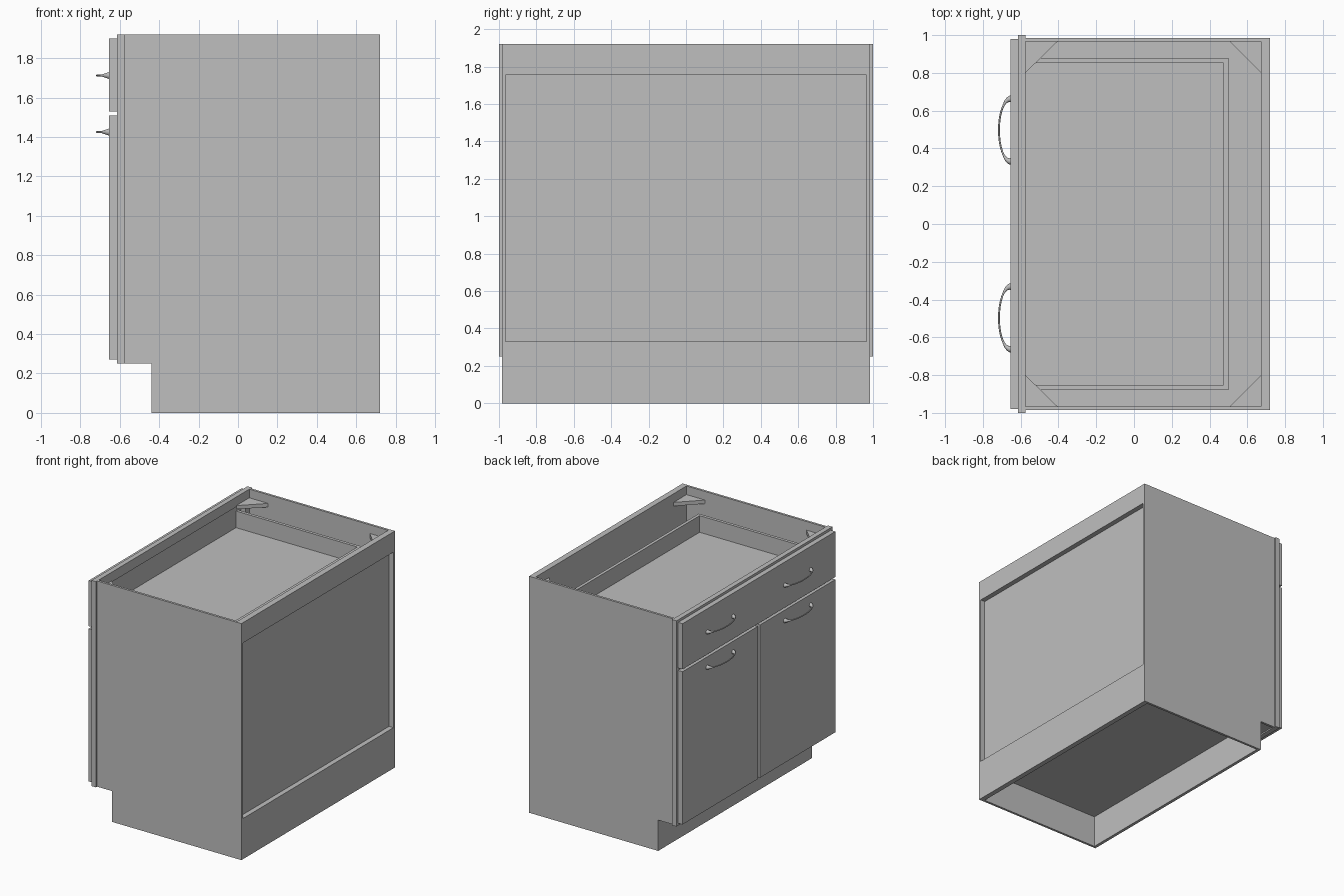
import bpy, bmesh, math
from mathutils import Vector

old = bpy.data.objects.get("Cube")
if old:
    bpy.data.objects.remove(old, do_unlink=True)

# One flat grey for the whole cabinet
grey = bpy.data.materials.new("plain_grey")
grey.use_nodes = True
grey.diffuse_color = (0.52, 0.52, 0.52, 1)
grey.node_tree.nodes["Principled BSDF"].inputs["Base Color"].default_value = (0.52, 0.52, 0.52, 1)


def finish(name, bm):
    bmesh.ops.recalc_face_normals(bm, faces=bm.faces)
    mesh = bpy.data.meshes.new(name)
    bm.to_mesh(mesh)
    bm.free()
    mesh.materials.append(grey)
    ob = bpy.data.objects.new(name, mesh)
    bpy.context.collection.objects.link(ob)
    return ob


def add_box(bm, x, y, z):
    verts = bmesh.ops.create_cube(bm, size=1)["verts"]
    for v in verts:
        v.co = Vector(((a + b) / 2 + c * (b - a) for c, (a, b) in zip(v.co, (x, y, z))))


def boxes(name, *parts):
    bm = bmesh.new()
    for part in parts:
        add_box(bm, *part)
    return finish(name, bm)


def prism(name, points, offset):
    """Extrude a closed outline along an offset."""
    bm = bmesh.new()
    face = bm.faces.new([bm.verts.new(p) for p in points])
    top = bmesh.ops.extrude_face_region(bm, geom=[face])["geom"]
    bmesh.ops.translate(bm, vec=offset, verts=[g for g in top if isinstance(g, bmesh.types.BMVert)])
    return finish(name, bm)


FRONT, BACK, TOP, KICK = -0.575, 0.72, 1.92, 0.25
OUT, INN = 0.985, 0.966
RAIL = 0.68          # inner side of the back rails

# End panels with the toe notch
outline = [(FRONT, KICK), (-0.44, KICK), (-0.44, 0), (BACK, 0), (BACK, TOP), (FRONT, TOP)]
for s, side in ((-1, "front"), (1, "back")):
    prism("end_panel_" + side, [(x, s * INN, z) for x, z in outline], (0, s * (OUT - INN), 0))

# Carcass boards between the end panels
span = (-INN, INN)
boxes("toe_kick", ((-0.44, -0.415), span, (0, KICK + 0.01)))
boxes("cabinet_floor", ((FRONT, RAIL), span, (0.26, 0.285)))
boxes("lower_rail", ((RAIL, BACK), span, (0, 0.33)))
boxes("upper_rail", ((RAIL, BACK), span, (1.755, TOP)))
boxes("rear_panel", ((0.672, RAIL), span, (0.26, TOP)))

# Face frame: stiles, rails and centre stile
fx = (-0.615, FRONT)
boxes("face_frame",
      (fx, (-1, -0.92), (KICK, TOP)),
      (fx, (0.92, 1), (KICK, TOP)),
      (fx, (-0.92, 0.92), (1.84, TOP)),
      (fx, (-0.92, 0.92), (1.48, 1.56)),
      (fx, (-0.92, 0.92), (KICK, 0.33)),
      (fx, (-0.04, 0.04), (0.33, 1.48)))

# Doors and drawer face
dx = (-0.655, -0.615)
boxes("drawer_face", (dx, (-0.98, 0.98), (1.53, 1.90)))
boxes("door_front", (dx, (-0.98, -0.015), (0.27, 1.51)))
boxes("door_back", (dx, (0.015, 0.98), (0.27, 1.51)))

# Drawer box, open on top
wz = (1.58, 1.775)
boxes("drawer_box",
      ((-0.615, 0.475), (0.853, 0.878), wz),
      ((-0.615, 0.475), (-0.878, -0.853), wz),
      ((0.475, 0.50), (-0.878, 0.878), wz),
      ((-0.615, 0.475), (-0.853, 0.853), (1.62, 1.64)))

# Triangular corner braces
for s, side in ((-1, "front"), (1, "back")):
    for x0, d, end in ((FRONT, 0.17, "door"), (0.672, -0.165, "rear")):
        prism(f"corner_brace_{side}_{end}",
              [(x0, s * INN, 1.82), (x0 + d, s * INN, 1.82), (x0, s * 0.80, 1.82)], (0, 0, 0.03))


# Bowed pulls: thin bar that swells into a foot at each end
def pull(name, y, z, segments=24, sides=10):
    bm = bmesh.new()
    rings = []
    for i in range(segments + 1):
        a = math.pi * i / segments
        centre = Vector((-0.653 - 0.062 * math.sin(a), y + 0.165 * math.cos(a), z))
        out = Vector((-math.sin(a) / 0.062, math.cos(a) / 0.165, 0)).normalized()
        r = 0.005 + 0.014 * max(0, 1 - math.sin(a) / 0.65) ** 1.2
        rings.append([bm.verts.new(centre + out * r * math.cos(t) + Vector((0, 0, r * math.sin(t))))
                      for t in (2 * math.pi * k / sides for k in range(sides))])
    for p, q in zip(rings, rings[1:]):
        for k in range(sides):
            n = (k + 1) % sides
            bm.faces.new((p[k], p[n], q[n], q[k]))
    bm.faces.new(rings[0])
    bm.faces.new(rings[-1])
    ob = finish(name, bm)
    bpy.ops.object.select_all(action="DESELECT")
    ob.select_set(True)
    bpy.context.view_layer.objects.active = ob
    bpy.ops.object.shade_smooth_by_angle(angle=math.radians(40))


for s, side in ((-1, "front"), (1, "back")):
    pull("drawer_pull_" + side, s * 0.497, 1.712)
    pull("door_pull_" + side, s * 0.497, 1.425)
